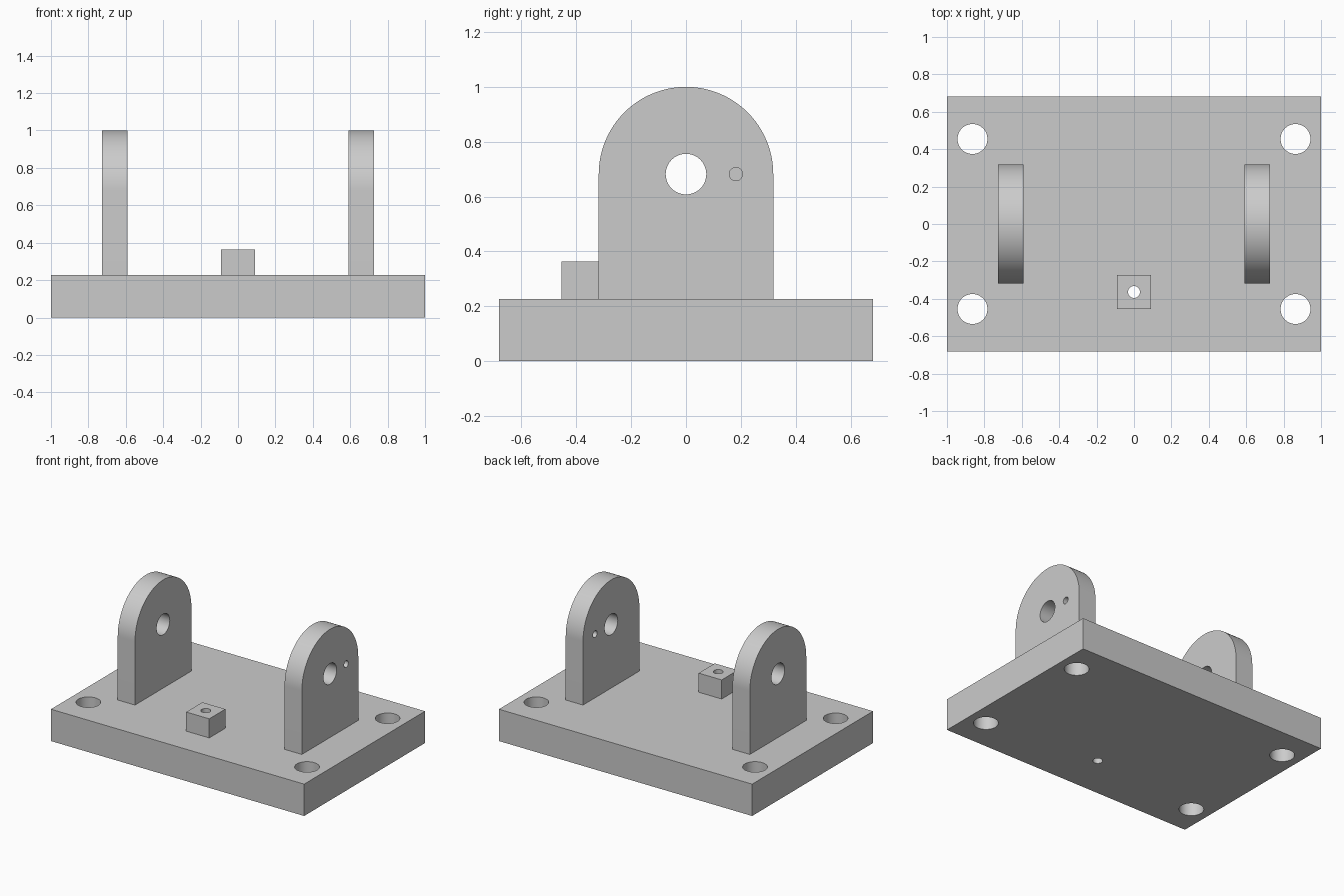
import bpy, bmesh
from math import sin, cos, pi, radians

cube = bpy.data.objects.get("Cube")
if cube:
    bpy.data.objects.remove(cube, do_unlink=True)

U = 1 / 22                       # one design unit
BASE_TOP, AXLE_Z, LUG_R = 5 * U, 15 * U, 7 * U

grey = bpy.data.materials.new("plain grey")
grey.use_nodes = True
GREY = (0.6, 0.6, 0.6, 1)
grey.diffuse_color = GREY
grey.node_tree.nodes["Principled BSDF"].inputs["Base Color"].default_value = GREY


def prism(name, outline, offset):
    """Extrude a closed outline of 3D points along an offset."""
    bm = bmesh.new()
    face = bm.faces.new([bm.verts.new(p) for p in outline])
    top = bmesh.ops.extrude_face_region(bm, geom=[face])["geom"]
    bmesh.ops.translate(bm, vec=offset,
                        verts=[v for v in top if isinstance(v, bmesh.types.BMVert)])
    bmesh.ops.recalc_face_normals(bm, faces=bm.faces)
    mesh = bpy.data.meshes.new(name)
    bm.to_mesh(mesh)
    bm.free()
    obj = bpy.data.objects.new(name, mesh)
    bpy.context.collection.objects.link(obj)
    mesh.materials.append(grey)
    return obj


def box(name, x, y, z):
    corners = [(x[i], y[j], z[0]) for i, j in ((0, 0), (1, 0), (1, 1), (0, 1))]
    return prism(name, corners, (0, 0, z[1] - z[0]))


def arc(radius, start, end, steps):
    angles = [start + (end - start) * i / steps for i in range(steps + 1)]
    return [(radius * cos(a), radius * sin(a)) for a in angles]


def drill(obj, centre, radius, axis):
    """Cut a round hole right through a part along the x or z axis."""
    ring = arc(radius, 0, 2 * pi, 64)[:-1]
    cx, cy, cz = centre
    if axis == "X":
        points, offset = [(cx - 0.5, cy + a, cz + b) for a, b in ring], (1, 0, 0)
    else:
        points, offset = [(cx + a, cy + b, cz - 0.5) for a, b in ring], (0, 0, 1)
    cutter = prism("drill_cutter", points, offset)
    cutter.hide_render = True
    mod = obj.modifiers.new("hole", "BOOLEAN")
    mod.operation, mod.solver, mod.object = "DIFFERENCE", "EXACT", cutter
    bpy.context.view_layer.objects.active = obj
    bpy.ops.object.modifier_apply(modifier=mod.name)
    bpy.data.objects.remove(cutter, do_unlink=True)


# Base plate with four bolt holes
base = box("base_plate", (-1, 1), (-15 * U, 15 * U), (0, BASE_TOP))
for sx in (-1, 1):
    for sy in (-1, 1):
        drill(base, (sx * 19 * U, sy * 10 * U, 0), 0.08, "Z")

# Small stop block, drilled down through the plate
block = box("stop_block", (-2 * U, 2 * U), (-10 * U, -6 * U), (BASE_TOP, 8 * U))
for part in (base, block):
    drill(part, (0, -8 * U, 0.2), 0.032, "Z")

# Two round-topped lugs with axle holes
parts = [base, block]
for side, sx in (("right", -1), ("left", 1)):
    profile = [(-LUG_R, BASE_TOP), (LUG_R, BASE_TOP)]
    profile += [(y, AXLE_Z + z) for y, z in arc(LUG_R, 0, pi, 64)]
    lug = prism(side + "_lug", [(sx * 13 * U, y, z) for y, z in profile], (sx * 3 * U, 0, 0))
    drill(lug, (sx * 14.5 * U, 0, AXLE_Z), 0.074, "X")
    parts.append(lug)

# Locking pin hole in one lug only
drill(parts[-1], (14.5 * U, 4 * U, AXLE_Z), 0.024, "X")

# Smooth the curved walls, keep the edges sharp
bpy.ops.object.select_all(action="DESELECT")
for part in parts:
    part.select_set(True)
bpy.context.view_layer.objects.active = base
bpy.ops.object.shade_smooth_by_angle(angle=radians(30))
